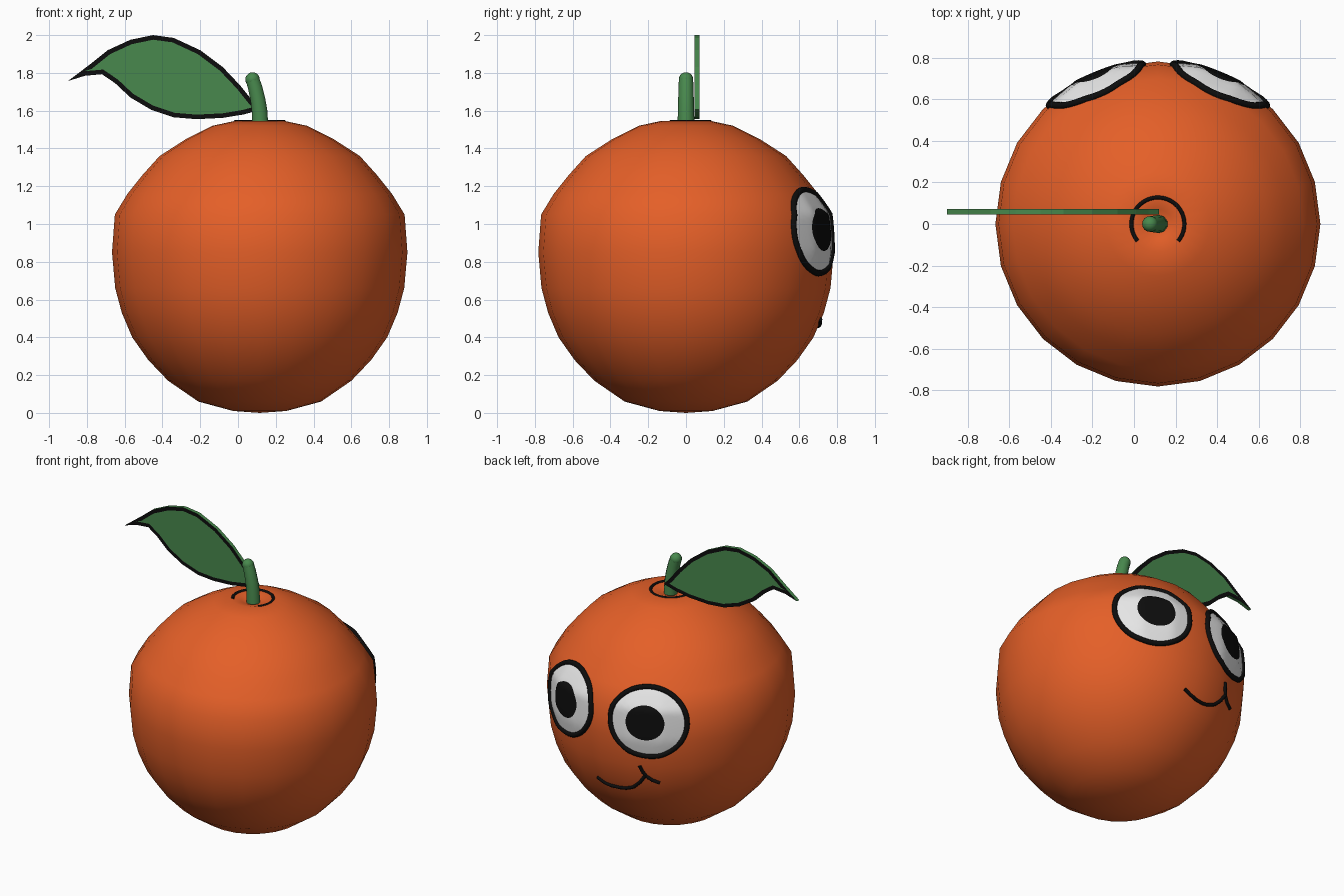
import bpy, bmesh, math
from mathutils import Vector
from mathutils.bvhtree import BVHTree

if "Cube" in bpy.data.objects:
    bpy.data.objects.remove(bpy.data.objects["Cube"])

CENTRE = Vector((0.115, 0, 0.8))


def material(name, rgb):
    m = bpy.data.materials.new(name)
    m.use_nodes = True
    m.diffuse_color = (*rgb, 1)
    bsdf = m.node_tree.nodes["Principled BSDF"]
    bsdf.inputs["Base Color"].default_value = (*rgb, 1)
    bsdf.inputs["Roughness"].default_value = 0.7
    return m


ORANGE = material("orange_peel", (0.78, 0.115, 0.021))
GREEN = material("leaf_green", (0.065, 0.25, 0.075))
BLACK = material("ink_black", (0.004, 0.004, 0.004))
WHITE = material("eye_white", (0.8, 0.8, 0.8))


def add_object(name, bm, mats, smooth=True):
    bmesh.ops.recalc_face_normals(bm, faces=bm.faces)
    mesh = bpy.data.meshes.new(name)
    bm.to_mesh(mesh)
    for m in mats:
        mesh.materials.append(m)
    for p in mesh.polygons:
        p.use_smooth = smooth
    obj = bpy.data.objects.new(name, mesh)
    bpy.context.collection.objects.link(obj)
    return obj


def tube(name, points, radius, mat, closed=False, taper=1.0, kind="POLY"):
    """Round tube through the points, turned into a mesh."""
    curve = bpy.data.curves.new(name, "CURVE")
    curve.dimensions = "3D"
    curve.bevel_depth = radius
    curve.bevel_resolution = 3
    curve.use_fill_caps = True
    spline = curve.splines.new(kind)
    spline.points.add(len(points) - 1)
    for i, p in enumerate(points):
        spline.points[i].co = (*p, 1)
        spline.points[i].radius = 1 + (taper - 1) * i / (len(points) - 1)
    spline.use_cyclic_u = closed
    if kind == "NURBS":
        spline.order_u = 3
        spline.use_endpoint_u = True
        spline.resolution_u = 6
    curve.materials.append(mat)
    obj = bpy.data.objects.new(name, curve)
    bpy.context.collection.objects.link(obj)
    bpy.ops.object.select_all(action="DESELECT")
    obj.select_set(True)
    bpy.context.view_layer.objects.active = obj
    bpy.ops.object.convert(target="MESH")
    bpy.ops.object.shade_smooth_by_angle(angle=math.radians(50))


# Fruit body: lathed profile with a dimple on top
PROFILE = [(0, 0), (0.14, 0.01), (0.325, 0.06), (0.485, 0.17), (0.59, 0.28),
           (0.675, 0.4), (0.73, 0.53), (0.765, 0.66), (0.782, 0.85),
           (0.767, 1.05), (0.7, 1.16), (0.62, 1.26), (0.53, 1.36), (0.39, 1.45),
           (0.25, 1.52), (0.135, 1.545), (0.07, 1.53), (0, 1.5)]
bm = bmesh.new()
verts = [bm.verts.new((CENTRE.x + r, 0, z)) for r, z in PROFILE]
edges = [bm.edges.new(pair) for pair in zip(verts, verts[1:])]
bmesh.ops.spin(bm, geom=verts + edges, cent=CENTRE, axis=(0, 0, 1),
               angle=math.tau, steps=24)
bmesh.ops.remove_doubles(bm, verts=bm.verts, dist=0.0005)
add_object("fruit_body", bm, [ORANGE])
skin = BVHTree.FromBMesh(bm)


def on_skin(point, lift):
    """Move a point radially onto the fruit, then raise it by lift."""
    d = (Vector(point) - CENTRE).normalized()
    hit = skin.ray_cast(CENTRE, d)[0]
    return hit + d * lift


def patch(name, place, a, b, shift, lift, bulge, mat, rings=7, sides=40):
    """Elliptical plate that follows the skin."""
    bm = bmesh.new()
    hub = bm.verts.new(place(shift, 0, lift + bulge))
    last = None
    for k in range(1, rings + 1):
        t = k / rings
        ring = []
        for i in range(sides):
            w = math.tau * i / sides
            ring.append(bm.verts.new(place(shift + a * t * math.cos(w),
                                           b * t * math.sin(w),
                                           lift + bulge * (1 - t * t))))
        for i in range(sides):
            j = (i + 1) % sides
            if last:
                bm.faces.new((last[i], ring[i], ring[j], last[j]))
            else:
                bm.faces.new((hub, ring[i], ring[j]))
        last = ring
    obj = add_object(name, bm, [mat])
    # an open plate must face away from the fruit
    if obj.data.polygons[0].normal.dot(Vector(place(0, 0, 0)) - CENTRE) < 0:
        obj.data.flip_normals()


# Eyes: white plate, dark pupil and thick rim on each side of the face
for side, label in ((1, "left"), (-1, "right")):
    az, el = math.radians(24) * side, math.radians(12.3)
    normal = Vector((math.sin(az) * math.cos(el), math.cos(az) * math.cos(el), math.sin(el)))
    across = Vector((math.cos(az), -math.sin(az), 0))
    up = across.cross(normal)

    def place(u, v, lift):
        return on_skin(CENTRE + normal * 0.78 + across * u + up * v, lift)

    inward = -0.015 * side
    patch(label + "_eye_white", place, 0.255, 0.235, 0, 0.006, 0.01, WHITE)
    patch(label + "_pupil", place, 0.122, 0.112, inward, 0.018, 0.003, BLACK)
    rim = [place(0.255 * math.cos(math.tau * i / 48), 0.235 * math.sin(math.tau * i / 48), 0.004)
           for i in range(48)]
    tube(label + "_eye_rim", rim, 0.017, BLACK, closed=True)


# Mouth: a lopsided smile and a cheek crease
def stroke(name, points):
    path = []
    for p, q in zip(points, points[1:]):
        path += [on_skin(Vector(p).lerp(Vector(q), s / 4), 0.004) for s in range(4)]
    path.append(on_skin(points[-1], 0.004))
    tube(name, path, 0.011, BLACK)


stroke("smile", [(0.18, 0.7, 0.5), (0.135, 0.705, 0.475), (0.08, 0.707, 0.457),
                 (0.02, 0.71, 0.45), (-0.03, 0.711, 0.455), (-0.09, 0.71, 0.482),
                 (-0.14, 0.715, 0.525), (-0.19, 0.725, 0.585)])
stroke("cheek_crease", [(-0.16, 0.753, 0.655), (-0.17, 0.74, 0.615), (-0.19, 0.722, 0.575),
                        (-0.225, 0.705, 0.545), (-0.273, 0.684, 0.525)])

# Stem with a rounded tip
tube("stem", [(0.12, 0, 1.48), (0.114, 0, 1.6), (0.105, 0, 1.66),
              (0.09, 0, 1.725), (0.077, 0, 1.765)], 0.045, GREEN, taper=0.84)
bm = bmesh.new()
bmesh.ops.create_uvsphere(bm, u_segments=16, v_segments=10, radius=0.038)
bmesh.ops.translate(bm, verts=bm.verts, vec=(0.077, 0, 1.765))
add_object("stem_tip", bm, [GREEN])

# Open ring drawn around the dimple
arc = [math.radians(-40 + 260 * i / 32) for i in range(33)]
tube("dimple_ring", [(CENTRE.x + 0.128 * math.cos(t), 0.128 * math.sin(t), 1.541)
                     for t in arc], 0.01, BLACK)

# Leaf: thin slab with an inset dark border on both faces
OUTLINE = [(-0.9, 1.757), (-0.79, 1.84), (-0.69, 1.92), (-0.57, 1.975), (-0.45, 2),
           (-0.34, 1.985), (-0.2, 1.92), (-0.08, 1.83), (0.01, 1.735), (0.07, 1.66),
           (0.12, 1.605), (0.03, 1.58), (-0.08, 1.562), (-0.22, 1.555), (-0.34, 1.565),
           (-0.46, 1.605), (-0.57, 1.67), (-0.65, 1.745), (-0.72, 1.793), (-0.81, 1.785)]
bm = bmesh.new()
front = bm.faces.new([bm.verts.new((x, 0.046, z)) for x, z in OUTLINE])
grown = bmesh.ops.extrude_face_region(bm, geom=[front], use_keep_orig=True)["geom"]
bmesh.ops.translate(bm, verts=[g for g in grown if isinstance(g, bmesh.types.BMVert)],
                    vec=(0, 0.025, 0))
bmesh.ops.recalc_face_normals(bm, faces=bm.faces)
caps = [f for f in bm.faces if len(f.verts) > 4]
for cap in caps:
    border = bmesh.ops.inset_region(bm, faces=[cap], thickness=0.024, use_even_offset=True)
    for f in border["faces"]:
        f.material_index = 1
add_object("leaf", bm, [GREEN, BLACK], smooth=False)
